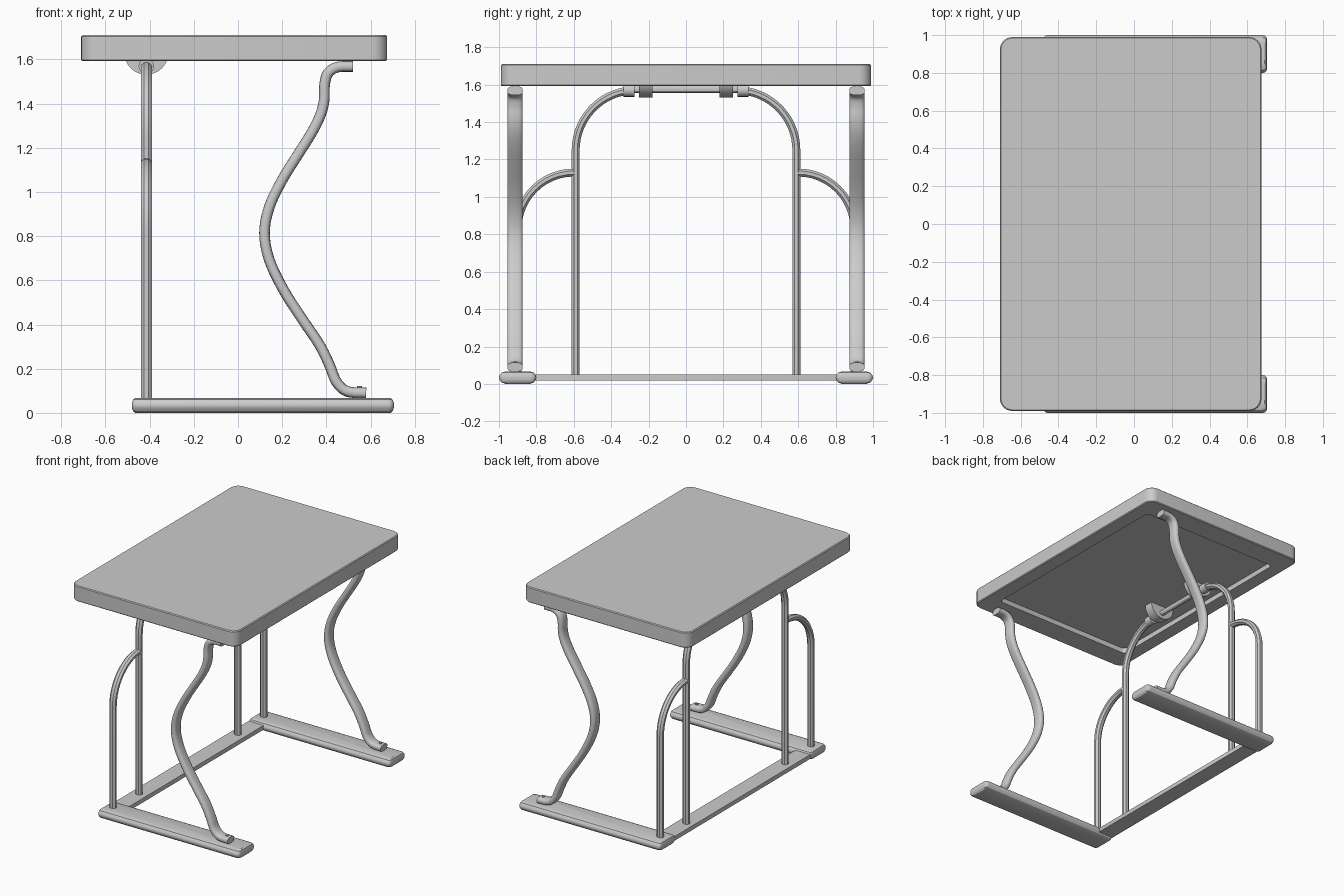
import bpy, bmesh, math
from mathutils import Vector

if "Cube" in bpy.data.objects:
    bpy.data.objects.remove(bpy.data.objects["Cube"])


def finish(name, bm, angle=30):
    bmesh.ops.recalc_face_normals(bm, faces=bm.faces)
    me = bpy.data.meshes.new(name)
    bm.to_mesh(me)
    bm.free()
    ob = bpy.data.objects.new(name, me)
    bpy.context.collection.objects.link(ob)
    bpy.ops.object.select_all(action='DESELECT')
    ob.select_set(True)
    bpy.context.view_layer.objects.active = ob
    bpy.ops.object.shade_smooth_by_angle(angle=math.radians(angle))
    return ob


def skin(bm, rings):
    """Join closed vertex rings and cap both ends."""
    rings = [[bm.verts.new(p) for p in r] for r in rings]
    n = len(rings[0])
    for a, b in zip(rings, rings[1:]):
        for i in range(n):
            bm.faces.new((a[i], a[(i + 1) % n], b[(i + 1) % n], b[i]))
    bm.faces.new(rings[0])
    bm.faces.new(rings[-1])


def slab(name, x0, x1, y0, y1, layers, seg=6):
    """Rounded rectangle lofted through layers of (inset x, inset y, corner radius, z)."""
    rings = []
    for ix, iy, r, z in layers:
        ring = []
        corners = [(x1 - ix - r, y1 - iy - r), (x0 + ix + r, y1 - iy - r),
                   (x0 + ix + r, y0 + iy + r), (x1 - ix - r, y0 + iy + r)]
        for q, (cx, cy) in enumerate(corners):
            for k in range(seg + 1):
                t = (q + k / seg) * math.pi / 2
                ring.append((cx + r * math.cos(t), cy + r * math.sin(t), z))
        rings.append(ring)
    bm = bmesh.new()
    skin(bm, rings)
    return finish(name, bm)


def sweep(name, path, side, section, angle=30):
    """Sweep a section of (along side, across) points along a planar path."""
    path = [Vector(p) for p in path]
    side = Vector(side)
    rings = []
    for i, p in enumerate(path):
        t = (path[min(i + 1, len(path) - 1)] - path[max(i - 1, 0)]).normalized()
        nrm = t.cross(side)
        rings.append([p + side * a + nrm * b for a, b in section])
    bm = bmesh.new()
    skin(bm, rings)
    return finish(name, bm, angle)


def oval(a, b, n, power=1.0, phase=0.0):
    pts = []
    for i in range(n):
        t = 2 * math.pi * (i + phase) / n
        c, s = math.cos(t), math.sin(t)
        pts.append((math.copysign(abs(c) ** power, c) * a,
                    math.copysign(abs(s) ** power, s) * b))
    return pts


def smooth(pts, steps=5):
    """Catmull-Rom interpolation through the points."""
    v = [Vector(p) for p in pts]
    v = [2 * v[0] - v[1]] + v + [2 * v[-1] - v[-2]]
    out = []
    for a, b, c, d in zip(v, v[1:], v[2:], v[3:]):
        for k in range(steps):
            t = k / steps
            out.append(0.5 * (2 * b + (c - a) * t + (2 * a - 5 * b + 4 * c - d) * t * t
                              + (3 * b - a - 3 * c + d) * t ** 3))
    return out + [v[-2]]


def arc(cy, cz, r, t0, t1, n=12):
    return [(cy + r * math.cos(t), cz + r * math.sin(t))
            for t in (math.radians(t0 + (t1 - t0) * k / n) for k in range(n + 1))]


# Table top with a shallow recess underneath
slab("table_top", -0.71, 0.675, -0.99, 0.99,
     [(0.11, 0.17, 0.03, 1.63), (0.11, 0.17, 0.03, 1.592), (0.006, 0.006, 0.06, 1.592),
      (0, 0, 0.066, 1.598), (0, 0, 0.066, 1.704), (0.006, 0.006, 0.06, 1.71)])

# Flat bar joining the two feet
XP = -0.415
slab("cross_bar", -0.475, -0.35, -0.83, 0.83,
     [(0, 0, 0.004, 0.018), (0, 0, 0.004, 0.05)], 2)

# Rod at the top of the tube arch
sweep("hinge_rod", [(XP, -0.31, 1.575), (XP, 0.31, 1.575)], (1, 0, 0), oval(0.02, 0.02, 12))

LEG = [(0.52, 1.568), (0.45, 1.565), (0.407, 1.537), (0.392, 1.484), (0.39, 1.416),
       (0.373, 1.348), (0.333, 1.267), (0.27, 1.167), (0.2, 1.054), (0.142, 0.932),
       (0.12, 0.814), (0.142, 0.692), (0.206, 0.557), (0.287, 0.43), (0.369, 0.308),
       (0.414, 0.217), (0.446, 0.14), (0.495, 0.097), (0.58, 0.09)]
TUBE = oval(0.027, 0.023, 8, 1, 0.5)

for s, label in ((-1, "front"), (1, "back")):
    # Foot with softened edges
    ya, yb = sorted((s * 0.80, s * 1.0))
    slab(label + "_foot", -0.48, 0.705, ya, yb,
         [(0.014, 0.035, 0.015, 0), (0.005, 0.014, 0.02, 0.008), (0, 0.003, 0.025, 0.022),
          (0, 0, 0.025, 0.034), (0, 0.003, 0.025, 0.046), (0.005, 0.014, 0.02, 0.06),
          (0.014, 0.035, 0.015, 0.067)])
    # Curved leg
    sweep(label + "_curved_leg", smooth([(x, s * 0.914, z) for x, z in LEG]),
          (0, 1, 0), oval(0.041, 0.024, 20, 0.7), 40)
    # Screw on the leg end
    sweep(label + "_leg_screw", [(0.55, s * 0.914, 0.1), (0.55, s * 0.914, 0.121)],
          (0, 1, 0), oval(0.011, 0.011, 10))
    # Half of the tall tube arch
    sweep(label + "_arch_tube",
          [(XP, s * y, z) for y, z in [(0.59, 0.04)] + arc(0.27, 1.25, 0.32, 0, 85, 14)],
          (1, 0, 0), TUBE)
    # Side brace tube
    sweep(label + "_brace_tube",
          [(XP, s * y, z) for y, z in [(0.90, 0.05)] + arc(0.60, 0.83, 0.30, 0, 90)],
          (1, 0, 0), TUBE)
    # Collar and half-round bracket holding the rod
    sweep(label + "_collar", [(XP, s * 0.275, 1.57), (XP, s * 0.335, 1.57)],
          (1, 0, 0), oval(0.035, 0.035, 16))
    half = [(x, z - 1.63) for x, z in arc(0, 1.63, 0.1, 180, 360, 16)]
    bm = bmesh.new()
    skin(bm, [[(XP + x, s * y, 1.631 + z) for x, z in half] for y in (0.18, 0.25)])
    finish(label + "_bracket", bm)
